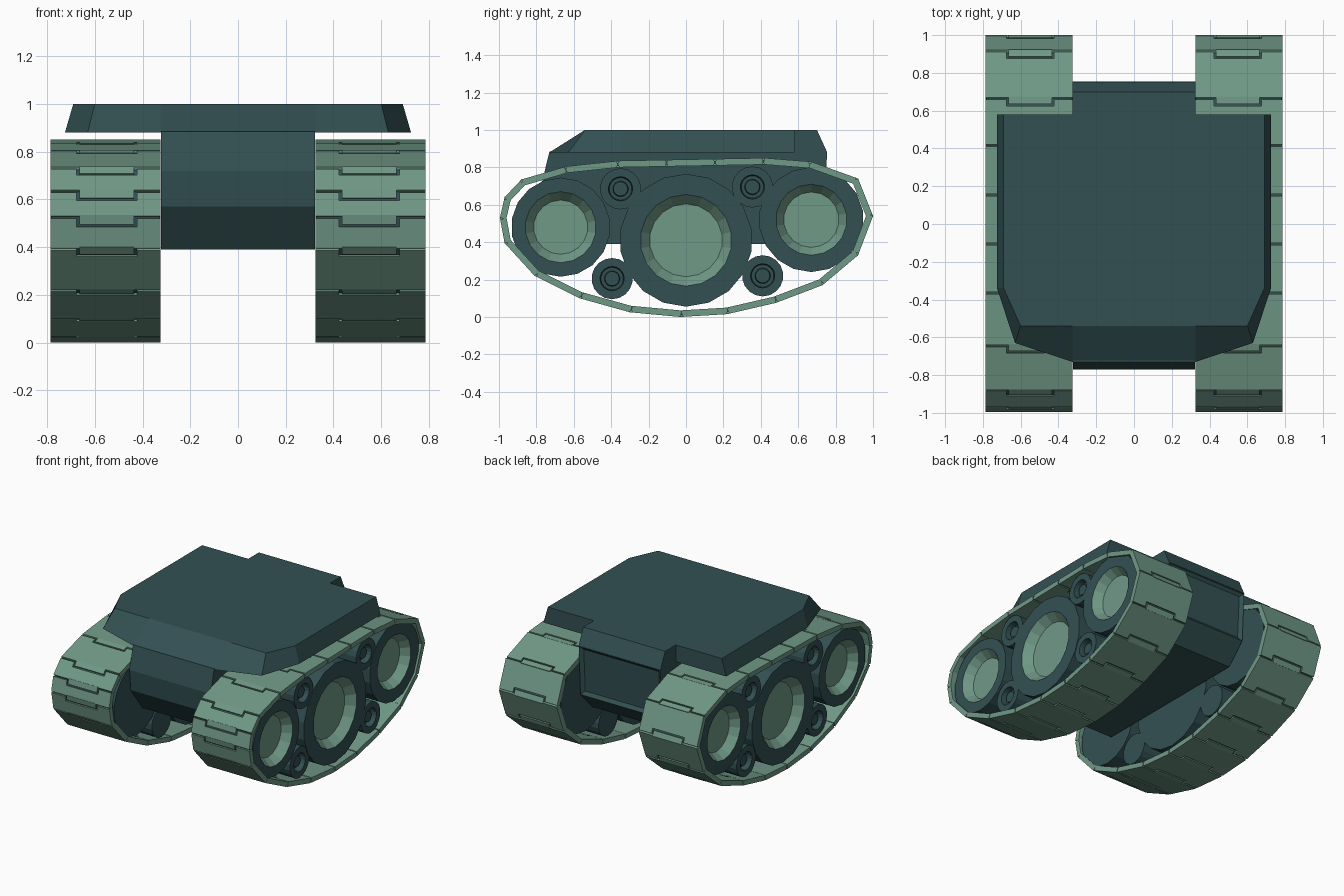
import bpy, bmesh, math
from mathutils import Vector

if "Cube" in bpy.data.objects:
    bpy.data.objects.remove(bpy.data.objects["Cube"], do_unlink=True)


def make_material(name, rgb):
    mat = bpy.data.materials.new(name)
    mat.use_nodes = True
    color = (*rgb, 1)
    mat.diffuse_color = color
    mat.node_tree.nodes["Principled BSDF"].inputs["Base Color"].default_value = color
    return mat


MATS = [make_material("dark_teal", (0.033, 0.081, 0.086)),
        make_material("sage_green", (0.162, 0.319, 0.243))]
DARK, LIGHT = 0, 1


def finish(bm, name, mirrored=False):
    bmesh.ops.recalc_face_normals(bm, faces=bm.faces)
    mesh = bpy.data.meshes.new(name)
    bm.to_mesh(mesh)
    bm.free()
    for mat in MATS:
        mesh.materials.append(mat)
    obj = bpy.data.objects.new(name, mesh)
    bpy.context.collection.objects.link(obj)
    if mirrored:
        obj.modifiers.new("mirror", "MIRROR").use_axis[0] = True
    return obj


def loft(bm, lower, upper, mat=DARK):
    """Closed solid between two outlines with equal point counts."""
    a = [bm.verts.new(p) for p in lower]
    b = [bm.verts.new(p) for p in upper]
    n = len(a)
    faces = [bm.faces.new(a), bm.faces.new(b)]
    for i in range(n):
        j = (i + 1) % n
        faces.append(bm.faces.new((a[i], a[j], b[j], b[i])))
    for f in faces:
        f.material_index = mat


# Upper deck with sloped front, corners and rear lip
def symmetric(half, z):
    pts = half + [(-x, y) for x, y in reversed(half)]
    return [(x, y, z) for x, y in pts]


low = [(.325, .755), (.325, .58), (.725, .58), (.725, -.34), (.63, -.63), (.325, -.73)]
top = [(.325, .70), (.325, .58), (.69, .58), (.69, -.34), (.60, -.54), (.325, -.54)]
bm = bmesh.new()
loft(bm, symmetric(low, .88), symmetric(top, 1.0))
finish(bm, "upper_deck")

# Lower hull with recessed rear panel
side = [(-.73, .885), (-.77, .72), (-.755, .57), (-.62, .39),
        (.60, .39), (.735, .53), (.755, .885)]
bm = bmesh.new()
loft(bm, [(-.322, y, z) for y, z in side], [(.322, y, z) for y, z in side])
bmesh.ops.recalc_face_normals(bm, faces=bm.faces)
rear = [f for f in bm.faces if f.normal.y > .9]
bmesh.ops.inset_individual(bm, faces=rear, thickness=.035, depth=0)
bmesh.ops.translate(bm, verts=rear[0].verts, vec=(0, -.02, 0))
finish(bm, "lower_hull")


# Wheels: lathed around the x axis, mirrored to both sides
def wheel(name, y, z, profile, light_from=None, steps=18):
    bm = bmesh.new()
    rings = []
    for x, r in profile:
        rings.append([bm.verts.new((x, y + r * math.cos(math.tau * (k + .5) / steps),
                                    z + r * math.sin(math.tau * (k + .5) / steps)))
                      for k in range(steps)])
    bm.faces.new(rings[0])
    cap = bm.faces.new(rings[-1])
    cap.material_index = DARK if light_from is None else LIGHT
    for i in range(len(rings) - 1):
        for k in range(steps):
            j = (k + 1) % steps
            f = bm.faces.new((rings[i][k], rings[i][j], rings[i + 1][j], rings[i + 1][k]))
            if light_from is not None and i >= light_from:
                f.material_index = LIGHT
    return finish(bm, name, mirrored=True)


for name, y, z, rim, mouth, disc in [("front_wheel", -.67, .48, .265, .19, .145),
                                     ("middle_wheel", 0, .41, .355, .245, .195),
                                     ("rear_wheel", .67, .52, .28, .19, .148)]:
    wheel(name, y, z, [(.33, rim), (.77, rim), (.77, mouth), (.71, disc)], light_from=2)

for name, y, z in [("lower_front_roller", -.395, .205), ("lower_rear_roller", .41, .22),
                   ("upper_front_roller", -.35, .685), ("upper_rear_roller", .355, .695)]:
    wheel(name, y, z, [(.33, .11), (.765, .11), (.765, .065), (.72, .06),
                       (.72, .042), (.745, .038)])

# Track path: outer joints in (y, z), running forward along the top
path = [(.92, .74), (.67, .83), (.42, .85), (.16, .845), (-.10, .84), (-.36, .835),
        (-.64, .805), (-.88, .735), (-.97, .64), (-.995, .53), (-.97, .395), (-.81, .22),
        (-.57, .10), (-.30, .025), (-.03, 0), (.22, .015), (.48, .075), (.73, .17),
        (.92, .33), (1.0, .54)]
X0, X1, T0, T1 = .325, .785, .435, .665   # track edges and tongue edges
GAP, TONGUE, THICK = .011, .035, .035

links, seams = bmesh.new(), bmesh.new()
for i, start in enumerate(path):
    a = Vector((0, *start))
    b = Vector((0, *path[(i + 1) % len(path)]))
    length = (b - a).length
    t = (b - a).normalized()
    n = Vector((0, t.z, -t.y))

    def plate(bm, outline, d0, d1, mat):
        layers = [[a + t * s - n * d + Vector((x, 0, 0)) for s, x in outline]
                  for d in (d0, d1)]
        loft(bm, *layers, mat)

    # Link body with a notch at its start, plus the tongue of the link before it
    notch = TONGUE + GAP
    plate(links, [(GAP, X0), (GAP, T0 - GAP), (notch, T0 - GAP), (notch, T1 + GAP),
                  (GAP, T1 + GAP), (GAP, X1), (length, X1), (length, X0)], 0, THICK, LIGHT)
    plate(links, [(-.004, T0), (-.004, T1), (TONGUE, T1), (TONGUE, T0)], 0, THICK, LIGHT)
    # Dark backing that shows only in the gaps
    plate(seams, [(-.005, X0 + .004), (-.005, X1 - .004),
                  (notch + .01, X1 - .004), (notch + .01, X0 + .004)], .01, .028, DARK)
finish(links, "track_links", mirrored=True)
finish(seams, "track_seams", mirrored=True)
